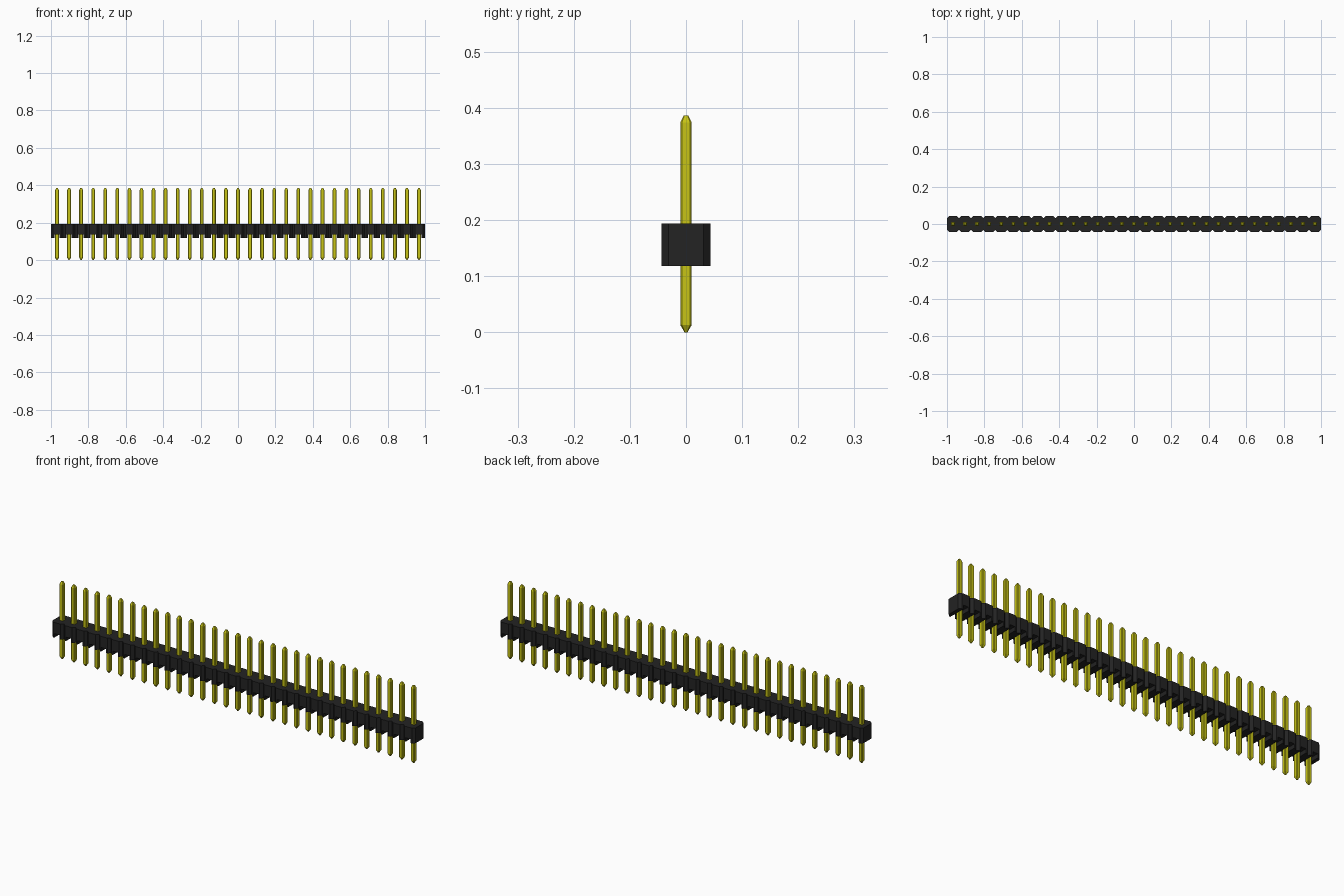
import bpy, bmesh

cube = bpy.data.objects.get("Cube")
if cube:
    bpy.data.objects.remove(cube, do_unlink=True)

COUNT = 31
PITCH = 2 / COUNT
HALF = PITCH / 2
DEPTH = 0.0435            # half depth of the housing
CHAMFER = 0.012           # corner cut of each cell
SLOT = 0.014              # half width of the slot under each pin
BASE, ROOF, TOP = 0.118, 0.138, 0.194
PIN = 0.0102              # half width of a pin
PIN_TOP = 0.386
centres = [(i - (COUNT - 1) / 2) * PITCH for i in range(COUNT)]


def material(name, colour, roughness):
    mat = bpy.data.materials.new(name)
    mat.use_nodes = True
    mat.diffuse_color = colour
    shader = mat.node_tree.nodes["Principled BSDF"]
    shader.inputs["Base Color"].default_value = colour
    shader.inputs["Roughness"].default_value = roughness
    return mat


def finish(name, bm, mat):
    bmesh.ops.recalc_face_normals(bm, faces=bm.faces)
    mesh = bpy.data.meshes.new(name)
    bm.to_mesh(mesh)
    bm.free()
    mesh.materials.append(mat)
    obj = bpy.data.objects.new(name, mesh)
    bpy.context.collection.objects.link(obj)
    return obj


def loft(bm, rings):
    """Join equal rings of points and cap both ends."""
    loops = [[bm.verts.new(p) for p in ring] for ring in rings]
    for low, high in zip(loops, loops[1:]):
        for i in range(len(low)):
            j = (i + 1) % len(low)
            bm.faces.new((low[i], low[j], high[j], high[i]))
    bm.faces.new(loops[0][::-1])
    bm.faces.new(loops[-1])


def prism(bm, back_edge, z0, z1):
    """Extrude an outline given by its back edge, mirrored to the front."""
    outline = back_edge + [(x, -y) for x, y in reversed(back_edge)]
    loft(bm, [[(x, y, z) for x, y in outline] for z in (z0, z1)])


def square_ring(half, z):
    """Square section with slightly cut corners."""
    k = half * 0.72
    pts = [(half, -k), (half, k), (k, half), (-k, half),
           (-half, k), (-half, -k), (-k, -half), (k, -half)]
    return [(x, y, z) for x, y in pts]


black = material("black plastic", (0.017, 0.017, 0.017, 1), 0.6)
gold = material("yellow metal", (0.57, 0.55, 0.008, 1), 0.4)

# Housing: one notched block
bm = bmesh.new()
edge = []
for x in centres:
    edge += [(x - HALF, DEPTH - CHAMFER),
             (x - HALF + CHAMFER, DEPTH), (x + HALF - CHAMFER, DEPTH)]
edge.append((centres[-1] + HALF, DEPTH - CHAMFER))
prism(bm, edge, ROOF, TOP)

# Feet between the slots, notched where two cells meet
for i in range(COUNT + 1):
    x = centres[0] - HALF + i * PITCH
    foot = [(x, DEPTH - CHAMFER)]
    if i > 0:
        foot = [(x - HALF + SLOT, DEPTH), (x - CHAMFER, DEPTH)] + foot
    if i < COUNT:
        foot += [(x + CHAMFER, DEPTH), (x + HALF - SLOT, DEPTH)]
    prism(bm, foot, BASE, ROOF)
finish("housing", bm, black)

# Pins with tapered ends, sharing one mesh
bm = bmesh.new()
loft(bm, [square_ring(PIN * 0.25, 0), square_ring(PIN, 0.013),
          square_ring(PIN, PIN_TOP - 0.012), square_ring(PIN * 0.4, PIN_TOP)])
pin = finish("pin", bm, gold)
for i, x in enumerate(centres):
    obj = pin if i == 0 else pin.copy()
    if i:
        bpy.context.collection.objects.link(obj)
    obj.location.x = x
